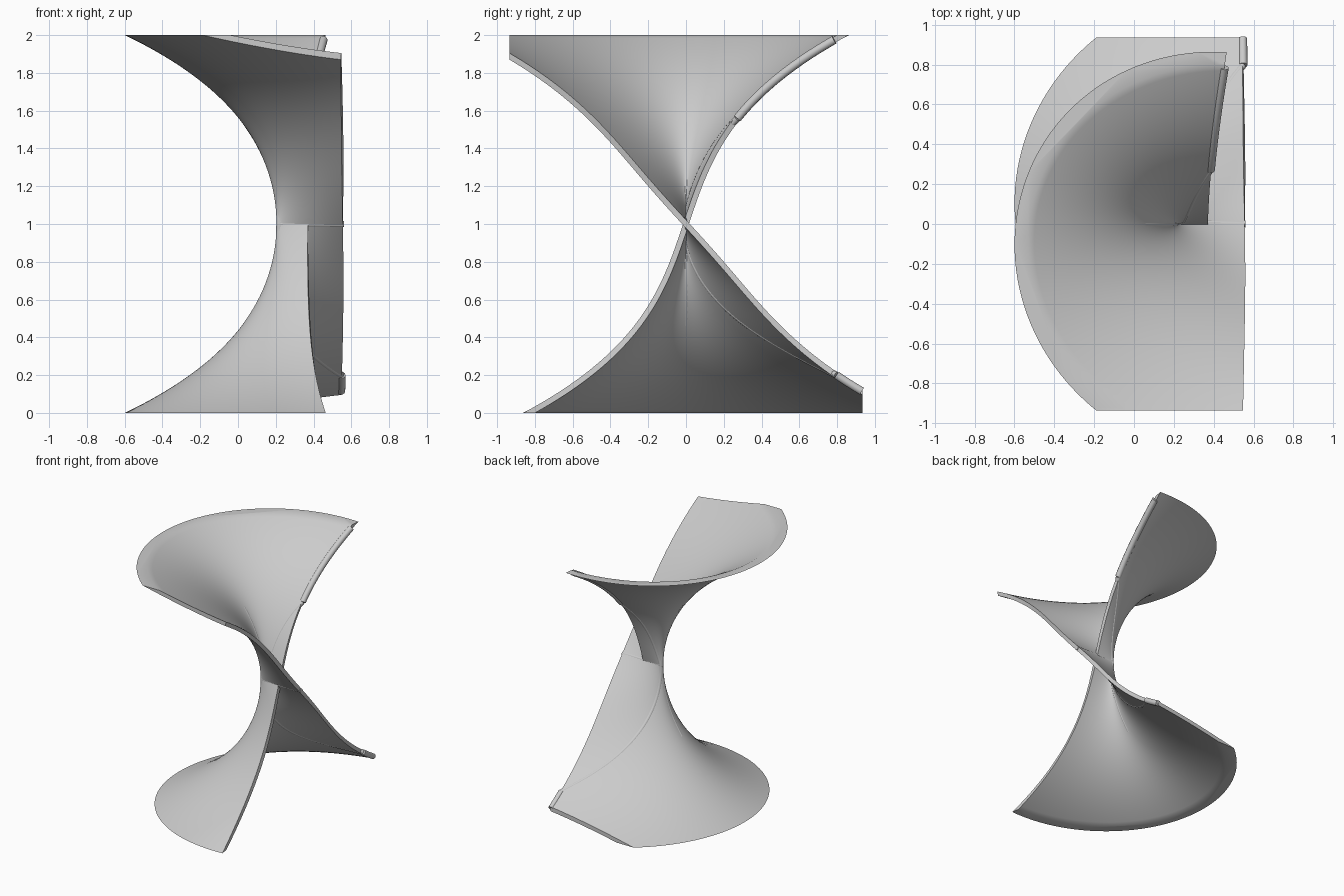
import bpy, bmesh
from math import cos, sin, acos

if "Cube" in bpy.data.objects:
    bpy.data.objects.remove(bpy.data.objects["Cube"])

grey = bpy.data.materials.new("light_grey")
grey.use_nodes = True
grey.diffuse_color = (0.6, 0.6, 0.6, 1)
grey.node_tree.nodes["Principled BSDF"].inputs["Base Color"].default_value = (0.6, 0.6, 0.6, 1)


# Cross-section of the twisted funnel at height h above the middle
def neck(h):
    return 0.22 - 0.56 * h**2 - 0.225 * h**4


def width(h):
    return 0.37 + 0.02 * h**2 + 0.07 * h**4 - neck(h)


def short_end(h):
    return 0.4 + 1.15 * h**2


def long_end(h):
    reach = (0.555 - 0.012 * h**2 - neck(h)) / width(h)
    return -acos(max(-1, 1 - reach * (1 - cos(short_end(h)))))


def surface(h, a):
    k = short_end(h)
    run = (1 - cos(a)) / (1 - cos(k))
    x = neck(h) + width(h) * run
    spread = (0.45 * h + 0.537 * h**3) * sin(a) / sin(k)
    y = spread - (0.12 * h - 0.063 * h**3) * run - 0.1 * h**3
    return (x, y, 1 + h)


# Sheet: one grid that crosses itself along the middle line
ROWS, COLS, TOP = 120, 72, 1.04
bm = bmesh.new()
grid = []
for i in range(ROWS + 1):
    h = TOP * (2 * i / ROWS - 1)
    lo, hi = long_end(h), short_end(h)
    grid.append([bm.verts.new(surface(h, lo + (hi - lo) * j / COLS)) for j in range(COLS + 1)])
for low, high in zip(grid, grid[1:]):
    for j in range(COLS):
        bm.faces.new((low[j], low[j + 1], high[j + 1], high[j]))
mesh = bpy.data.meshes.new("twisted_sheet")
bm.to_mesh(mesh)
bm.free()
sheet = bpy.data.objects.new("twisted_sheet", mesh)
bpy.context.collection.objects.link(sheet)
thick = sheet.modifiers.new("thickness", "SOLIDIFY")
thick.thickness = 0.03
thick.offset = 0

# Trim the thick sheet flat at top, bottom, front and back
bpy.context.view_layer.update()
solid = bpy.data.meshes.new_from_object(sheet.evaluated_get(bpy.context.evaluated_depsgraph_get()))
sheet.modifiers.clear()
bm = bmesh.new()
bm.from_mesh(solid)
for point, normal in (((0, 0, 2), (0, 0, 1)), ((0, 0, 0), (0, 0, -1)),
                      ((0, 0.935, 0), (0, 1, 0)), ((0, -0.935, 0), (0, -1, 0))):
    cut = bmesh.ops.bisect_plane(bm, geom=bm.verts[:] + bm.edges[:] + bm.faces[:],
                                 plane_co=point, plane_no=normal, clear_outer=True)
    rim = [e for e in cut["geom_cut"] if isinstance(e, bmesh.types.BMEdge)]
    bmesh.ops.holes_fill(bm, edges=rim, sides=0)
bmesh.ops.recalc_face_normals(bm, faces=bm.faces[:])
bm.to_mesh(solid)
bm.free()
sheet.data = solid
solid.materials.append(grey)
bpy.context.view_layer.objects.active = sheet
sheet.select_set(True)
bpy.ops.object.shade_smooth_by_angle()


# Round rods that follow the sheet
def rod(name, points, radius):
    curve = bpy.data.curves.new(name, "CURVE")
    curve.dimensions = "3D"
    curve.bevel_depth = radius
    curve.bevel_resolution = 3
    curve.use_fill_caps = True
    line = curve.splines.new("POLY")
    line.points.add(len(points) - 1)
    for p, co in zip(line.points, points):
        p.co = (*co, 1)
    curve.materials.append(grey)
    bpy.context.collection.objects.link(bpy.data.objects.new(name, curve))


def steps(a, b, n=30):
    return [a + (b - a) * i / n for i in range(n + 1)]


rod("middle_rod", [(0.22, 0, 1), (0.56, 0, 1)], 0.017)
rod("neck_rod", [(neck(h), 0, 1 + h) for h in steps(-0.53, 0.53)], 0.017)
rod("upper_edge_rod", [surface(h, short_end(h)) for h in steps(0.975, 0.56)], 0.023)
rod("upper_crossing_rod",
    [surface(h, short_end(h) * (h / 0.56)**0.5) for h in steps(0.56, 0.01)], 0.018)
rod("lower_edge_rod", [surface(h, long_end(h)) for h in steps(-0.885, -0.8)], 0.022)
rod("lower_crossing_rod",
    [surface(h, long_end(h) * -h / 0.8) for h in steps(-0.8, -0.01)], 0.018)
